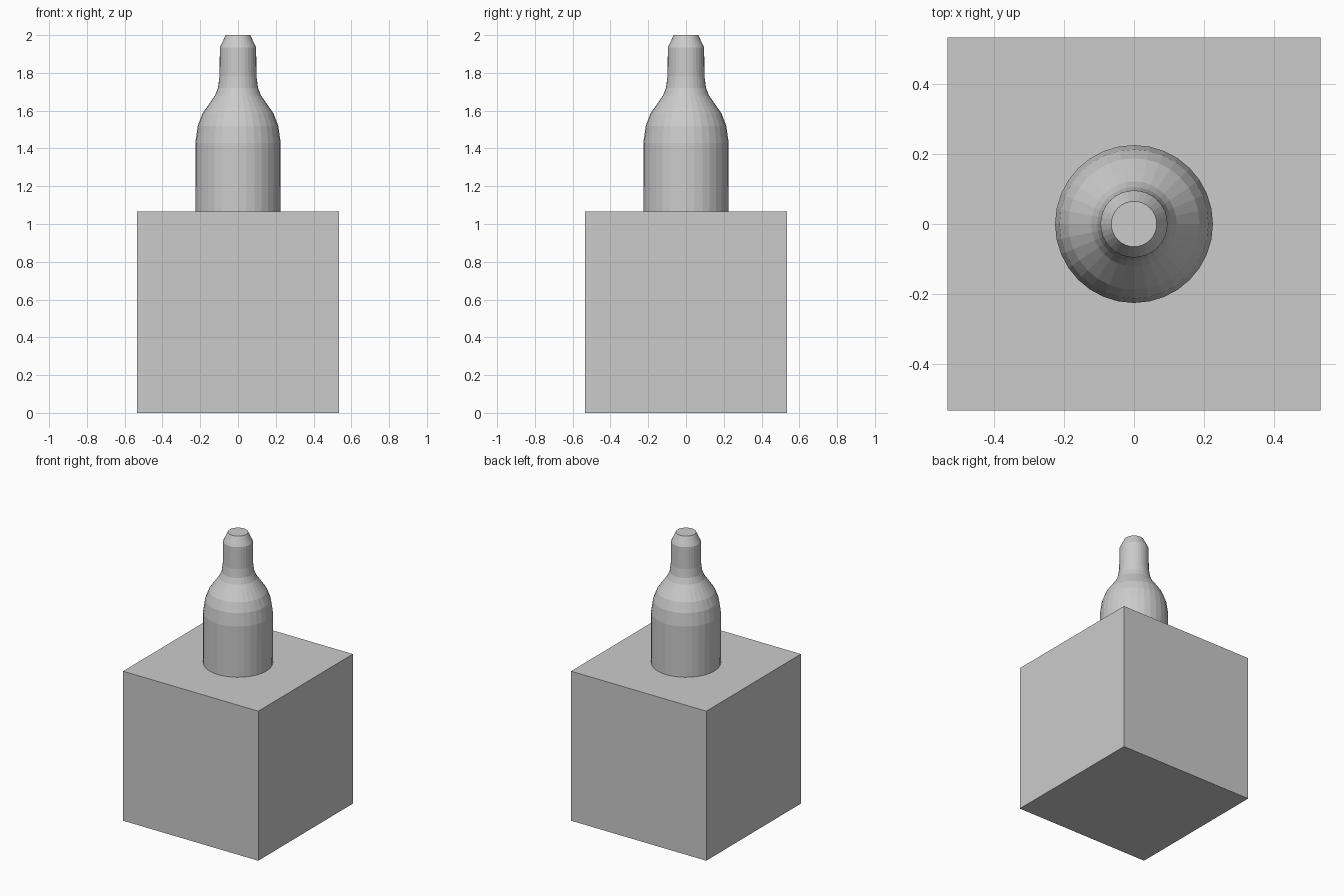
import bpy, bmesh
from math import cos, sin, tau

if "Cube" in bpy.data.objects:
    bpy.data.objects.remove(bpy.data.objects["Cube"])

SIDE = 1.067
SIDES = 32

# Square pedestal block
bpy.ops.mesh.primitive_cube_add(size=SIDE, location=(0, 0, SIDE / 2))
bpy.context.object.name = "pedestal"


def lathe(name, profile, sides):
    """Turn a (radius, z) profile into a closed, flat-faced solid."""
    bm = bmesh.new()
    rings = [[bm.verts.new((r * cos(tau * i / sides), r * sin(tau * i / sides), z))
              for i in range(sides)] for r, z in profile]
    for low, high in zip(rings, rings[1:]):
        for i in range(sides):
            j = (i + 1) % sides
            bm.faces.new((low[i], low[j], high[j], high[i]))
    bm.faces.new(rings[0][::-1])
    bm.faces.new(rings[-1])
    mesh = bpy.data.meshes.new(name)
    bm.to_mesh(mesh)
    bm.free()
    obj = bpy.data.objects.new(name, mesh)
    bpy.context.collection.objects.link(obj)
    return obj


# Bottle: straight body, rounded shoulder, neck and tapered lip
lathe("bottle", [
    (0.225, SIDE), (0.226, 1.43), (0.213, 1.52), (0.188, 1.585),
    (0.150, 1.64), (0.122, 1.68), (0.106, 1.72), (0.098, 1.78),
    (0.096, 1.935), (0.065, 2.0),
], SIDES)
